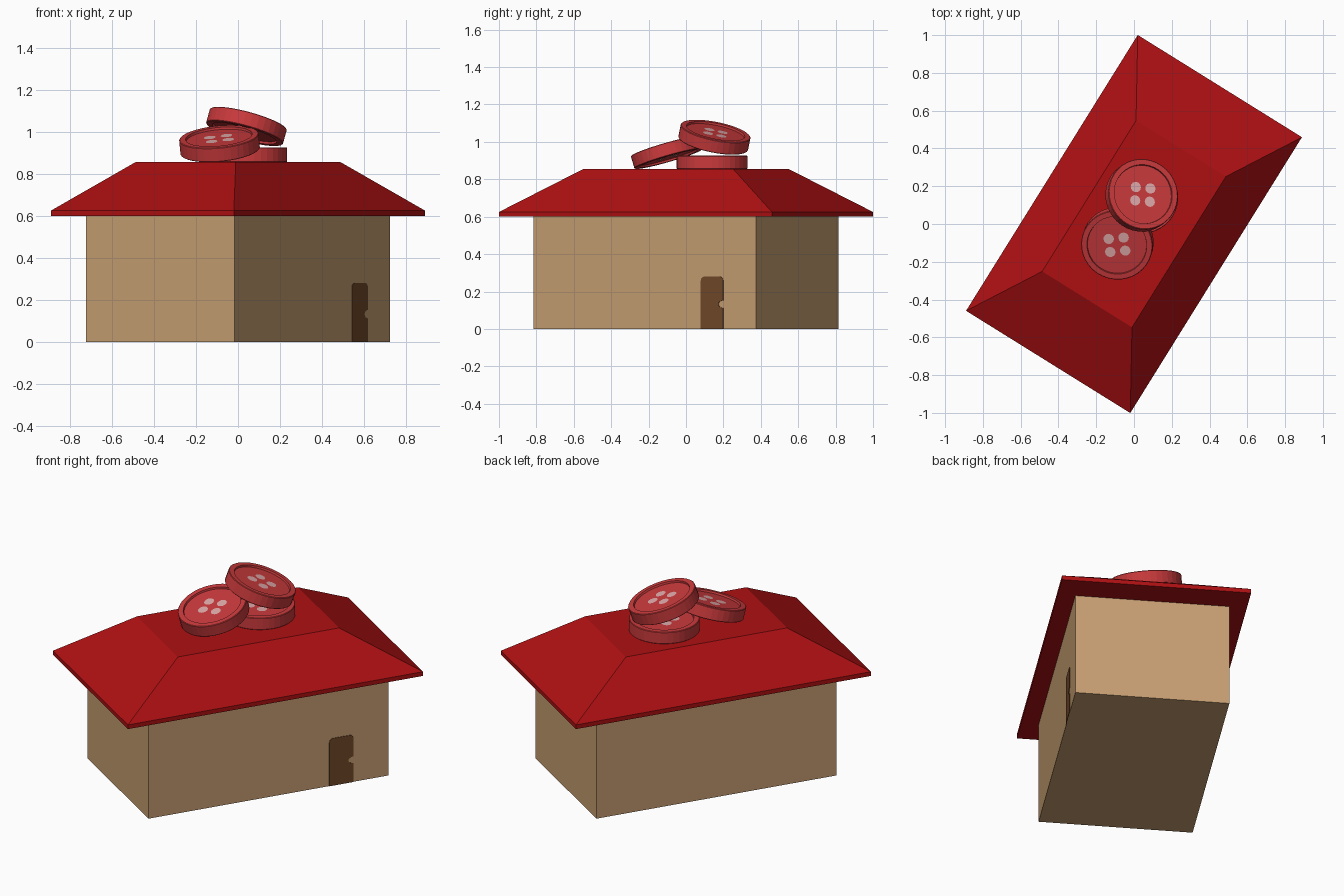
import bpy, bmesh, math
from mathutils import Vector, Matrix

if "Cube" in bpy.data.objects:
    bpy.data.objects.remove(bpy.data.objects["Cube"])


def material(name, rgb):
    m = bpy.data.materials.new(name)
    m.diffuse_color = (*rgb, 1)
    m.use_nodes = True
    m.node_tree.nodes["Principled BSDF"].inputs["Base Color"].default_value = m.diffuse_color
    return m


ROOF = material("roof red", (0.42, 0.005, 0.006))
WALL = material("wall tan", (0.57, 0.345, 0.17))
DOOR = material("door brown", (0.165, 0.065, 0.022))
BUTTON = material("button red", (0.59, 0.042, 0.045))
HOLE = material("hole pink", (0.74, 0.40, 0.40))

TURN = Matrix.Rotation(math.radians(58.1), 4, 'Z')  # whole house is turned


def finish(name, bm, mats, matrix, recalc=True):
    if recalc:
        bmesh.ops.recalc_face_normals(bm, faces=bm.faces)
    me = bpy.data.meshes.new(name)
    bm.to_mesh(me)
    bm.free()
    for m in mats:
        me.materials.append(m)
    ob = bpy.data.objects.new(name, me)
    ob.matrix_world = matrix
    bpy.context.collection.objects.link(ob)
    return ob


def loft(bm, rings):
    """Closed solid through rings of equal point count."""
    vs = [[bm.verts.new(p) for p in r] for r in rings]
    n = len(vs[0])
    for a, b in zip(vs, vs[1:]):
        for i in range(n):
            bm.faces.new((a[i], a[(i + 1) % n], b[(i + 1) % n], b[i]))
    bm.faces.new(vs[0][::-1])
    bm.faces.new(vs[-1])


def rect(hx, hy, z):
    return [(-hx, -hy, z), (hx, -hy, z), (hx, hy, z), (-hx, hy, z)]


def circle(r, z, n, cx=0, cy=0):
    return [(cx + r * math.cos(2 * math.pi * i / n),
             cy + r * math.sin(2 * math.pi * i / n), z) for i in range(n)]


# walls
bm = bmesh.new()
loft(bm, [rect(0.70, 0.417, 0), rect(0.70, 0.417, 0.605)])
finish("walls", bm, [WALL], TURN)

# hipped roof with a flat top and thin eave
bm = bmesh.new()
loft(bm, [rect(0.86, 0.512, 0.60), rect(0.86, 0.512, 0.625), rect(0.47, 0.28, 0.856)])
finish("roof", bm, [ROOF], TURN)

# door: thin plate with rounded top corners and a round bite for the knob
x0, x1, top, r = 0.354, 0.495, 0.28, 0.022
outline = [(x0, 0.0), (x1, 0.0)]
for i in range(9):
    a = math.radians(-90 - 180 * i / 8)
    outline.append((x1 + 0.030 * math.cos(a), 0.132 + 0.020 * math.sin(a)))
for cx, start in ((x1 - r, 0), (x0 + r, 90)):
    for i in range(4):
        a = math.radians(start + 30 * i)
        outline.append((cx + r * math.cos(a), top - r + r * math.sin(a)))
bm = bmesh.new()
loft(bm, [[(x, y, z) for x, z in outline] for y in (-0.415, -0.420)])
finish("door", bm, [DOOR], TURN)


# buttons: recessed discs with four painted holes on both sides
def button(name, centre, normal, spin):
    bm = bmesh.new()
    half = [(0.157, 0.024), (0.159, 0.035), (0.187, 0.035), (0.190, 0.032)]
    profile = [(rad, -z) for rad, z in half] + half[::-1]
    loft(bm, [circle(rad, z, 36) for rad, z in profile])
    bmesh.ops.recalc_face_normals(bm, faces=bm.faces)
    for side in (1, -1):
        for sx in (-1, 1):
            for sy in (-1, 1):
                pts = circle(0.028, side * 0.0255, 14, sx * 0.04, sy * 0.036)
                f = bm.faces.new([bm.verts.new(p) for p in pts[::side]])
                f.material_index = 1
    tilt = Vector((0, 0, 1)).rotation_difference(Vector(normal)).to_matrix().to_4x4()
    m = Matrix.Translation(centre) @ tilt @ Matrix.Rotation(math.radians(spin), 4, 'Z')
    finish(name, bm, [BUTTON, HOLE], m, recalc=False)


button("lower_button", (0.044, 0.14, 0.891), (0, 0, 1), 0)
button("leaning_button", (-0.088, -0.103, 0.943), (-0.09, -0.277, 0.957), 6)
button("upper_button", (0.040, 0.152, 1.025), (0.26, 0.19, 0.947), -4)
